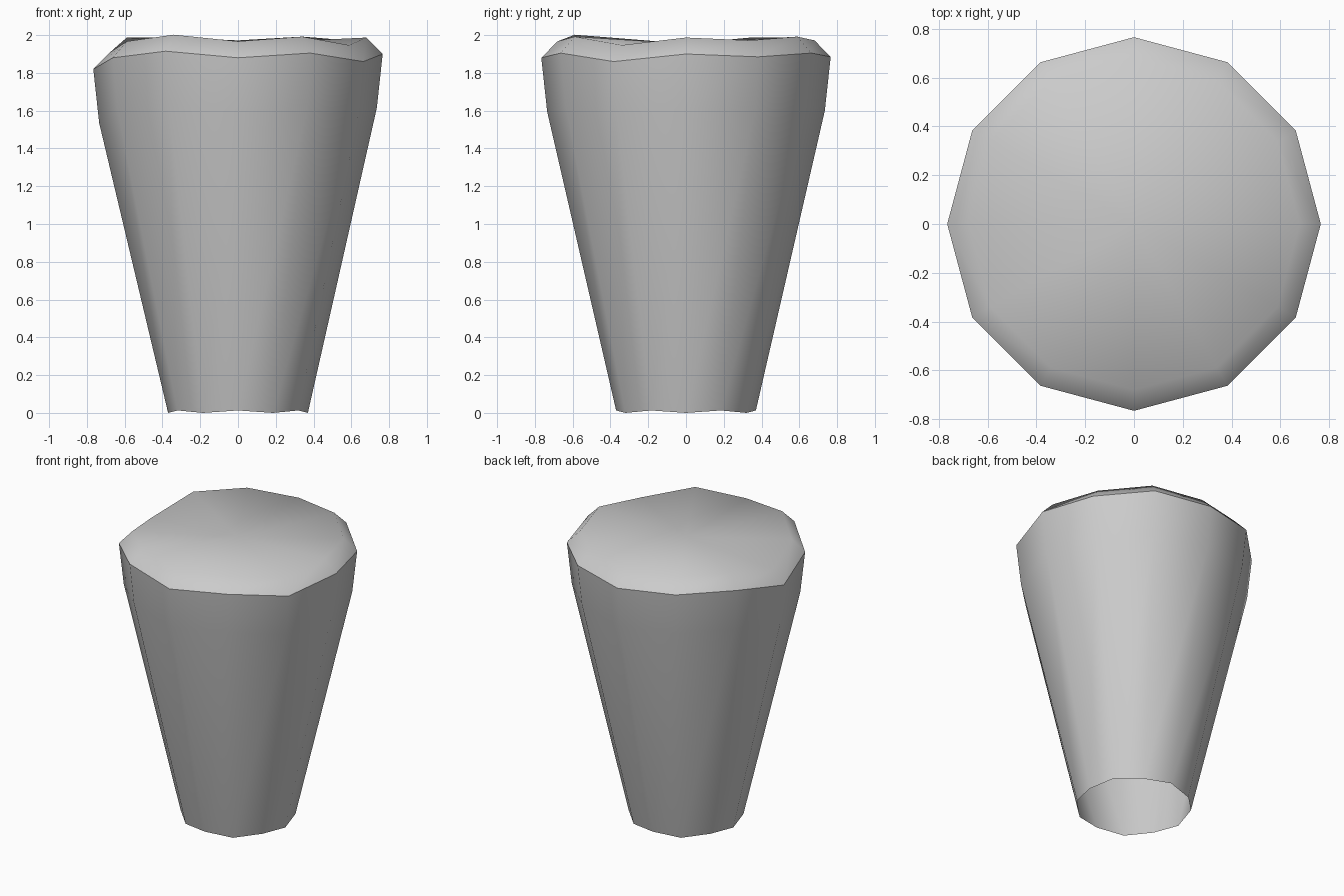
import bpy, bmesh
from math import cos, sin, tau

if "Cube" in bpy.data.objects:
    bpy.data.objects.remove(bpy.data.objects["Cube"])

SIDES = 12
# Uneven rim heights, counter-clockwise from +x
rim = [1.90, 1.885, 1.905, 1.885, 1.90, 1.90, 1.82, 1.88, 1.915, 1.88, 1.905, 1.86]
bottom = [0.0 if i % 2 == 0 else 0.013 for i in range(SIDES)]

bm = bmesh.new()


def ring(radius, heights):
    return [bm.verts.new((radius * cos(tau * i / SIDES), radius * sin(tau * i / SIDES), z))
            for i, z in enumerate(heights)]


# Open foot, shoulder, rim and rounded-in top edge
rings = [
    ring(0.37, bottom),
    ring(0.735, [z - 0.285 for z in rim]),
    ring(0.766, rim),
    ring(0.68, [z + 0.087 for z in rim]),
]
for low, high in zip(rings, rings[1:]):
    for i in range(SIDES):
        j = (i + 1) % SIDES
        bm.faces.new((low[i], low[j], high[j], high[i]))

# Slightly dished top
centre = bm.verts.new((0, 0, 1.955))
for i in range(SIDES):
    bm.faces.new((rings[3][i], rings[3][(i + 1) % SIDES], centre))

# Smooth shading with a sharp rim
for f in bm.faces:
    f.smooth = True
for i in range(SIDES):
    bm.edges.get((rings[2][i], rings[2][(i + 1) % SIDES])).smooth = False

mesh = bpy.data.meshes.new("tapered_stump")
bm.to_mesh(mesh)
bm.free()
bpy.context.collection.objects.link(bpy.data.objects.new("tapered_stump", mesh))
